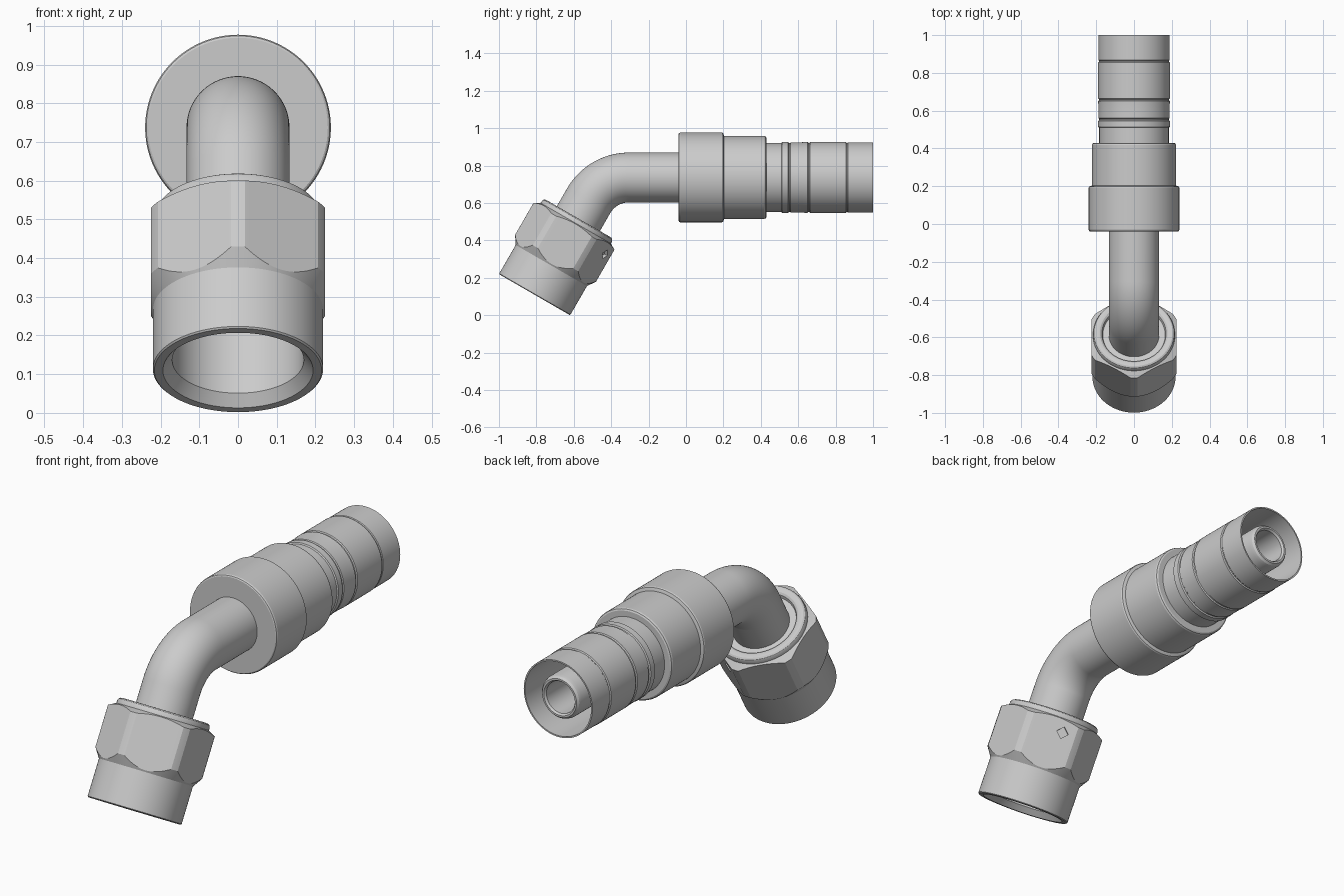
import bpy, bmesh, math
from mathutils import Vector, Matrix

if "Cube" in bpy.data.objects:
    bpy.data.objects.remove(bpy.data.objects["Cube"])

AXIS_Z = 0.737                       # height of the straight section
HOSE = Vector((0, 0, AXIS_Z))
ALONG = Vector((0, 1, 0))
NUT = Vector((0, -0.81, 0.11))       # centre of the nut's open face
UP = Vector((0, 0.5, math.sqrt(0.75)))  # nut axis, pointing to the bend
X = Vector((1, 0, 0))


def shade(ob):
    bpy.ops.object.select_all(action='DESELECT')
    ob.select_set(True)
    bpy.context.view_layer.objects.active = ob
    bpy.ops.object.shade_smooth_by_angle(angle=math.radians(20))


def loft(name, rings):
    """Join rings of points into one closed hollow shell."""
    bm = bmesh.new()
    vs = [[bm.verts.new(p) for p in ring] for ring in rings]
    n = len(vs[0])
    for a, b in zip(vs, vs[1:] + vs[:1]):
        for i in range(n):
            j = (i + 1) % n
            bm.faces.new((a[i], a[j], b[j], b[i]))
    bmesh.ops.recalc_face_normals(bm, faces=bm.faces)
    me = bpy.data.meshes.new(name)
    bm.to_mesh(me)
    bm.free()
    ob = bpy.data.objects.new(name, me)
    bpy.context.collection.objects.link(ob)
    return ob


def circle(c, d, r, n=96):
    side = d.cross(X)
    return [c + r * (math.cos(a) * X + math.sin(a) * side)
            for a in (2 * math.pi * i / n for i in range(n))]


def lathe(name, origin, axis, profile):
    ob = loft(name, [circle(origin + axis * t, axis, r) for t, r in profile])
    shade(ob)
    return ob


# stepped collar
lathe("collar", HOSE, ALONG, [
    (-0.04, 0.10), (-0.04, 0.232), (-0.037, 0.237), (-0.03, 0.24), (0.192, 0.24),
    (0.198, 0.237), (0.201, 0.23), (0.203, 0.222), (0.418, 0.222), (0.426, 0.219),
    (0.43, 0.212), (0.43, 0.10)])

# crimped hose shell, open at the far end
lathe("hose_shell", HOSE, ALONG, [
    (0.41, 0.09), (0.41, 0.184), (0.51, 0.184), (0.514, 0.19), (0.546, 0.19),
    (0.55, 0.184), (0.556, 0.184), (0.56, 0.188), (0.62, 0.188), (0.65, 0.19),
    (0.654, 0.185), (0.66, 0.185), (0.664, 0.19), (0.855, 0.19), (0.859, 0.185),
    (0.863, 0.185), (0.867, 0.188), (1.0, 0.188), (1.0, 0.181), (0.47, 0.181),
    (0.47, 0.09)])

# inner nipple
lathe("nipple", HOSE, ALONG, [
    (0.40, 0.078), (0.40, 0.106), (0.965, 0.106), (0.98, 0.102), (0.99, 0.094),
    (0.99, 0.085), (0.98, 0.078)])

# bent tube: straight run, 60 degree bend, short run into the nut
R, y0 = 0.25, -0.304
path = [(Vector((0, 0.42, AXIS_Z)), -ALONG)]
for i in range(25):
    a = math.radians(60) * i / 24
    path.append((Vector((0, y0 - R * math.sin(a), AXIS_Z - R + R * math.cos(a))),
                 Vector((0, -math.cos(a), -math.sin(a)))))
path.append((NUT + UP * 0.28, -UP))
tube = loft("bent_tube", [circle(p, d, 0.133) for p, d in path] +
            [circle(p, d, 0.08) for p, d in reversed(path)])
shade(tube)


# hex nut: the profile is clipped by a hexagon; k slides points along a chamfer cone
def nut_ring(t, r, k=0.0, n=180):
    side = X.cross(UP)
    pts = []
    for i in range(n):
        deg = 360 * i / n
        flat = 0.225 / math.cos(math.radians((deg + 30) % 60 - 30))
        rr = min(r, flat)
        a = math.radians(deg)
        pts.append(NUT + UP * (t + k * (rr - 0.22)) +
                   rr * (math.cos(a) * X - math.sin(a) * side))
    return pts


nut = loft("hex_nut", [nut_ring(*p) for p in [
    (0, 0.194), (0, 0.216), (0.004, 0.22), (0.18, 0.22), (0.18, 0.25, 1.5),
    (0.44, 0.25, -0.6), (0.441, 0.217), (0.455, 0.216), (0.464, 0.212), (0.469, 0.204),
    (0.47, 0.195), (0.467, 0.18), (0.46, 0.17), (0.445, 0.165), (0.445, 0.125),
    (0.30, 0.125), (0.25, 0.17), (0.03, 0.17)]])

# small diamond notch in one rear flat
out = Vector((0, 0.5 * math.sqrt(3), -0.5))
normal = 0.5 * X + math.sqrt(0.75) * out
tangent = UP.cross(normal)
spot = NUT + UP * 0.375 + out * 0.218 + X * 0.072
frame = Matrix((tangent, UP, normal)).transposed().to_4x4()
bpy.ops.mesh.primitive_cube_add(size=0.04)
cutter = bpy.context.object
cutter.name = "notch_cutter"
cutter.hide_render = True
cutter.matrix_world = Matrix.Translation(spot) @ frame @ Matrix.Rotation(math.pi / 4, 4, 'Z')
mod = nut.modifiers.new("notch", 'BOOLEAN')
mod.operation = 'DIFFERENCE'
mod.object = cutter
bpy.context.view_layer.objects.active = nut
bpy.ops.object.modifier_apply(modifier="notch")
bpy.data.objects.remove(cutter)
shade(nut)
